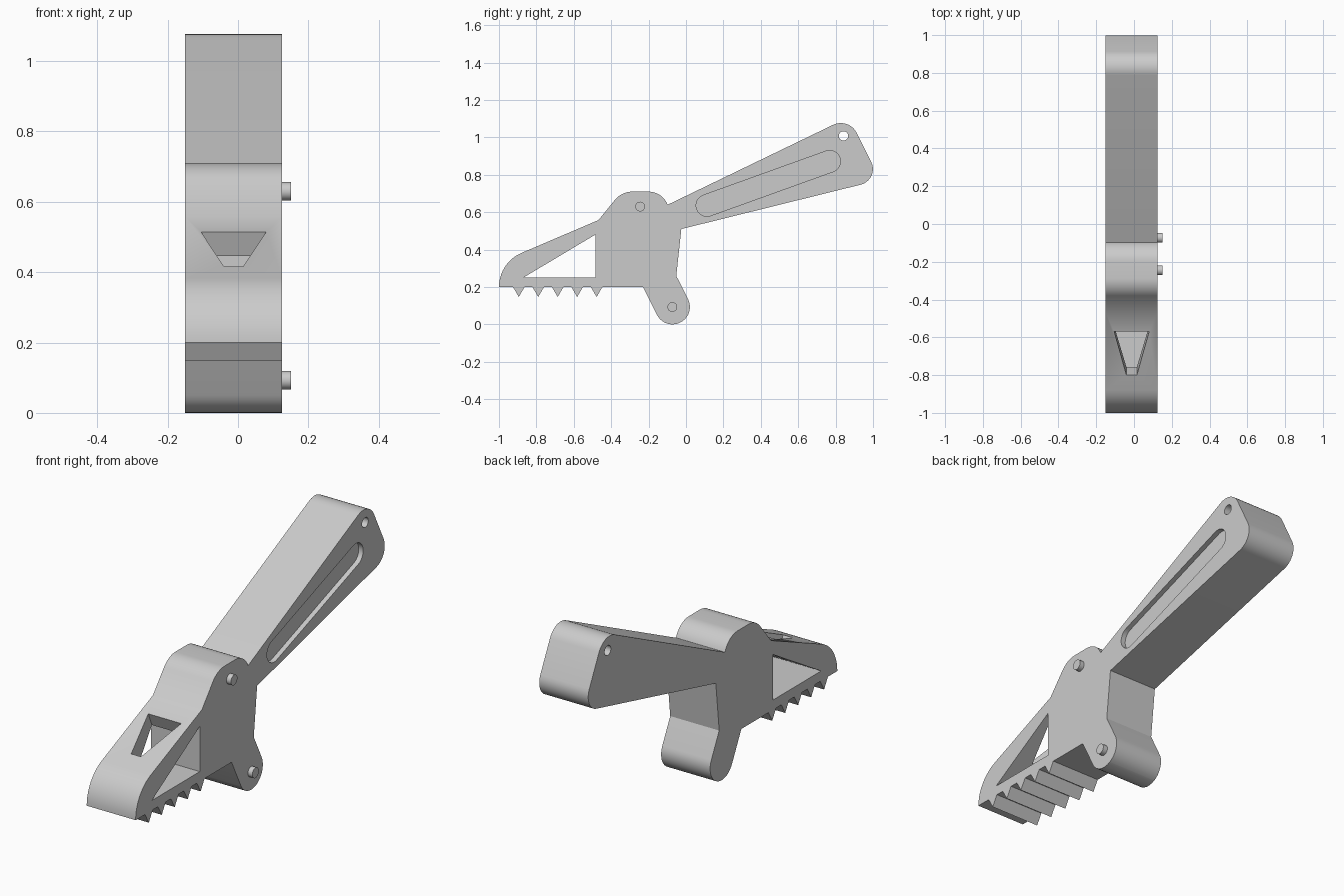
import bpy, bmesh, math
from mathutils import Vector

cube = bpy.data.objects.get("Cube")
if cube:
    bpy.data.objects.remove(cube, do_unlink=True)

X0, X1 = -0.15, 0.125      # side faces of the body

grey = bpy.data.materials.new("plain grey")
grey.use_nodes = True
grey.diffuse_color = (0.6, 0.6, 0.6, 1)
grey.node_tree.nodes["Principled BSDF"].inputs["Base Color"].default_value = (0.6, 0.6, 0.6, 1)


def rounded(corners, steps=10):
    """Outline through (y, z, radius) corners with tangent arcs."""
    out = []
    for i, (y, z, r) in enumerate(corners):
        p = Vector((y, z))
        if r == 0:
            out.append(p)
            continue
        a = (Vector(corners[i - 1][:2]) - p).normalized()
        b = (Vector(corners[(i + 1) % len(corners)][:2]) - p).normalized()
        half = a.angle(b) / 2
        centre = p + (a + b).normalized() * (r / math.sin(half))
        start = p + a * (r / math.tan(half)) - centre
        end = p + b * (r / math.tan(half)) - centre
        sweep = start.angle(end)
        for k in range(steps + 1):
            t = sweep * k / steps
            out.append(centre + (start * math.sin(sweep - t) + end * math.sin(t)) / math.sin(sweep))
    return out


def circle(y, z, r, n=32):
    return [Vector((y + r * math.cos(math.tau * k / n), z + r * math.sin(math.tau * k / n))) for k in range(n)]


def prism(name, points, offset):
    """Solid made by sweeping a flat loop of 3D points along an offset."""
    bm = bmesh.new()
    face = bm.faces.new([bm.verts.new(p) for p in points])
    swept = bmesh.ops.extrude_face_region(bm, geom=[face])["geom"]
    bmesh.ops.translate(bm, vec=offset, verts=[v for v in swept if isinstance(v, bmesh.types.BMVert)])
    bmesh.ops.recalc_face_normals(bm, faces=bm.faces[:])
    mesh = bpy.data.meshes.new(name)
    bm.to_mesh(mesh)
    bm.free()
    mesh.materials.append(grey)
    obj = bpy.data.objects.new(name, mesh)
    bpy.context.collection.objects.link(obj)
    return obj


def side_prism(name, outline, x0, x1):
    return prism(name, [(x0, p.x, p.y) for p in outline], Vector((x1 - x0, 0, 0)))


def activate(obj):
    bpy.ops.object.select_all(action='DESELECT')
    obj.select_set(True)
    bpy.context.view_layer.objects.active = obj


def cut(target, cutter):
    cutter.hide_render = True
    mod = target.modifiers.new("cut", 'BOOLEAN')
    mod.operation, mod.solver, mod.object = 'DIFFERENCE', 'EXACT', cutter
    activate(target)
    bpy.ops.object.modifier_apply(modifier=mod.name)
    bpy.data.objects.remove(cutter, do_unlink=True)


# Body outline: jaw, head, handle, foot, then the toothed underside
corners = [
    (-1, 0.2, 0), (-1, 0.331, 0.198), (-0.468, 0.558, 0),
    (-0.344, 0.71, 0.12), (-0.125, 0.71, 0.11), (-0.098, 0.64, 0),
    (0.871, 1.108, 0.095), (1.038, 0.773, 0.086),
    (-0.025, 0.51, 0), (-0.052, 0.26, 0),
    (0.052, 0.053, 0.092), (-0.113, -0.032, 0.092), (-0.23, 0.2, 0),
]
for i in range(5):
    y = -0.478 - 0.104 * i
    corners += [(y + 0.031, 0.2, 0), (y, 0.147, 0), (y - 0.031, 0.2, 0)]
body = side_prism("lever_body", rounded(corners), X0, X1)

# Triangular window through the jaw
window = [Vector(p) for p in ((-0.87, 0.25), (-0.485, 0.25), (-0.485, 0.48))]
cut(body, side_prism("jaw_window_cutter", window, X0 - 0.1, X1 + 0.1))

# Tapered opening square to the sloping top of the jaw
slope = Vector((0, 0.532, 0.227)).normalized()
normal = Vector((0, -slope.z, slope.y))


def on_slope(x, y):
    return Vector((x, y, 0.558 + (y + 0.468) * slope.z / slope.y)) + normal * 0.05


opening = [on_slope(x, y) for x, y in ((-0.105, -0.57), (0.08, -0.57), (0.015, -0.8), (-0.04, -0.8))]
# the loop is lifted above the surface, so bring it back along the normal
cut(body, prism("jaw_opening_cutter", opening, normal * -0.18))

# Hanging hole at the end of the handle
cut(body, side_prism("handle_hole_cutter", circle(0.842, 1.008, 0.025), X0 - 0.1, X1 + 0.1))

# Shallow grip slot on one side of the handle
a, b, r = Vector((0.112, 0.636)), Vector((0.768, 0.872)), 0.058
heading = math.atan2(b.y - a.y, b.x - a.x)
slot = []
for centre, turn in ((b, -0.5), (a, 0.5)):
    for k in range(17):
        t = heading + math.pi * (turn + k / 16)
        slot.append(centre + Vector((math.cos(t), math.sin(t))) * r)
cut(body, side_prism("grip_slot_cutter", slot, X1 - 0.025, X1 + 0.1))

# Pivot pegs on the same side
head_peg = side_prism("head_peg", circle(-0.245, 0.63, 0.026), X1 - 0.01, 0.15)
foot_peg = side_prism("foot_peg", circle(-0.073, 0.093, 0.026), X1 - 0.01, 0.15)

for obj in (body, head_peg, foot_peg):
    activate(obj)
    bpy.ops.object.shade_smooth_by_angle(angle=math.radians(30))
